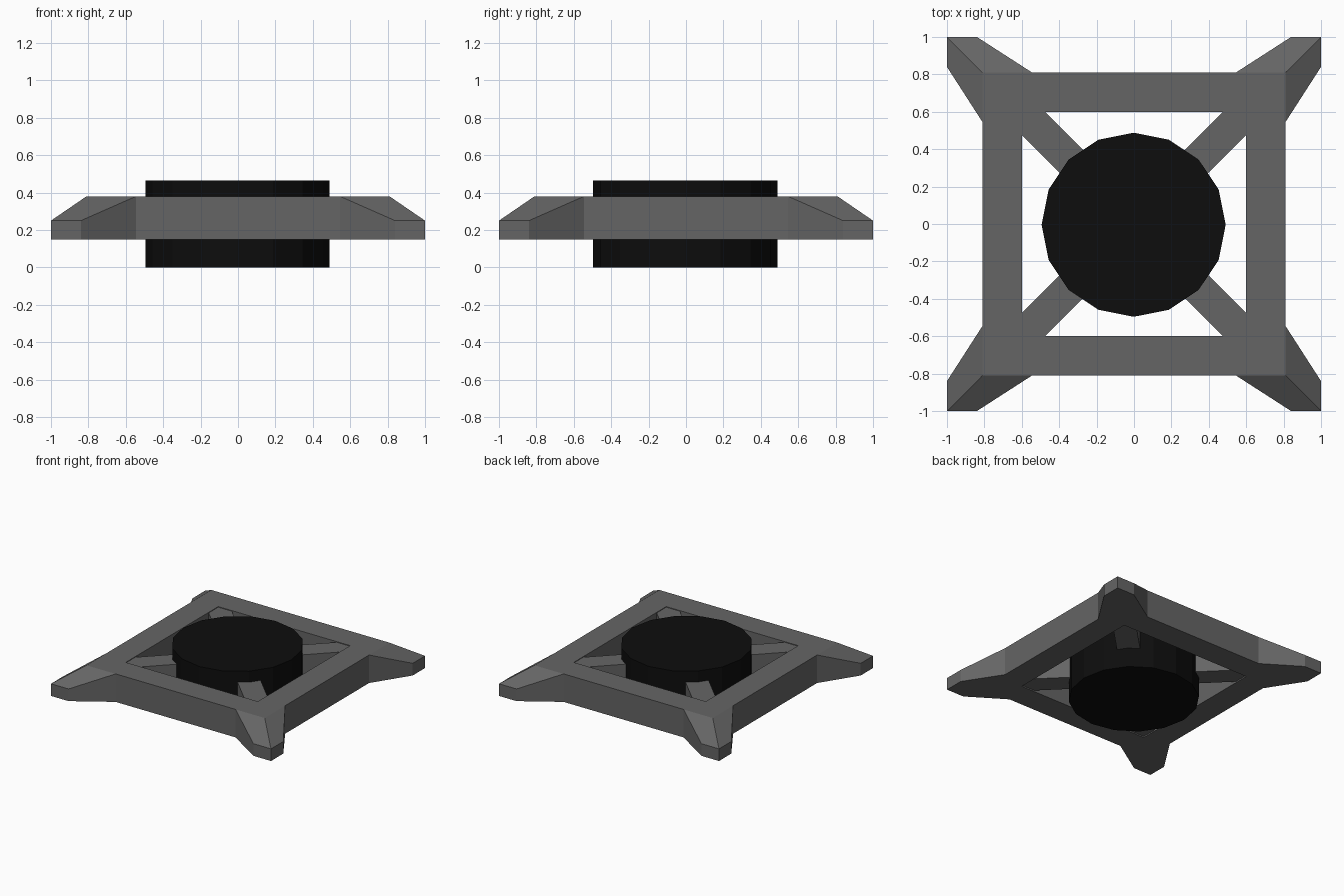
import bpy, bmesh, math
from mathutils import Matrix

if "Cube" in bpy.data.objects:
    bpy.data.objects.remove(bpy.data.objects["Cube"])

Z0, Z1, TIP = 0.15, 0.38, 0.25      # frame bottom, frame top, corner tip height
OUT, INN = 0.81, 0.60               # frame outer and inner half width


def material(name, v):
    m = bpy.data.materials.new(name)
    m.diffuse_color = (v, v, v, 1)
    m.use_nodes = True
    m.node_tree.nodes["Principled BSDF"].inputs["Base Color"].default_value = m.diffuse_color
    return m


GREY, BLACK = material("dark_grey", 0.13), material("black", 0.004)


def finish(name, bm, mat):
    bmesh.ops.recalc_face_normals(bm, faces=bm.faces)
    me = bpy.data.meshes.new(name)
    bm.to_mesh(me)
    bm.free()
    me.materials.append(mat)
    ob = bpy.data.objects.new(name, me)
    bpy.context.collection.objects.link(ob)
    return ob


# Square frame: rectangular section swept round four corners
bm = bmesh.new()
section = [(OUT, Z0), (OUT, Z1), (INN, Z1), (INN, Z0)]
rings = [[bm.verts.new((sx * r, sy * r, z)) for r, z in section]
         for sx, sy in ((1, 1), (-1, 1), (-1, -1), (1, -1))]
for i in range(4):
    a, b = rings[i], rings[(i + 1) % 4]
    for j in range(4):
        k = (j + 1) % 4
        bm.faces.new((a[j], a[k], b[k], b[j]))
finish("square_frame", bm, GREY)

# Corner foot: flared outline with sloping top, mirrored to all corners
bm = bmesh.new()
outline = [(0.545, OUT), (0.84, 1), (1, 1), (1, 0.84), (OUT, 0.545), (OUT, OUT)]
heights = [Z1, TIP, TIP, TIP, Z1, Z1]
low = [bm.verts.new((x, y, Z0)) for x, y in outline]
top = [bm.verts.new((x, y, h)) for (x, y), h in zip(outline, heights)]
bm.faces.new(low)
for i in range(4):
    bm.faces.new((low[i], low[i + 1], top[i + 1], top[i]))
bm.faces.new((top[0], top[1], top[2], top[5]))
bm.faces.new((top[5], top[2], top[3], top[4]))
feet = finish("corner_feet", bm, GREY)
mir = feet.modifiers.new("mirror", 'MIRROR')
mir.use_axis = (True, True, False)
mir.use_mirror_merge = False

# Diagonal spokes from the drum into the frame corners
for i in range(4):
    bm = bmesh.new()
    bmesh.ops.create_cube(bm, size=1, matrix=(
        Matrix.Rotation(math.radians(45 + 90 * i), 4, 'Z')
        @ Matrix.Translation((0.70, 0, 0.2675))
        @ Matrix.Diagonal((0.56, 0.175, 0.215, 1))))
    finish(f"diagonal_spoke_{i + 1}", bm, GREY)

# Central sixteen-sided drum
bm = bmesh.new()
bmesh.ops.create_cone(bm, cap_ends=True, segments=16, radius1=0.492, radius2=0.492,
                      depth=0.465, matrix=Matrix.Translation((-0.002, -0.004, 0.2325)))
finish("central_drum", bm, BLACK)
